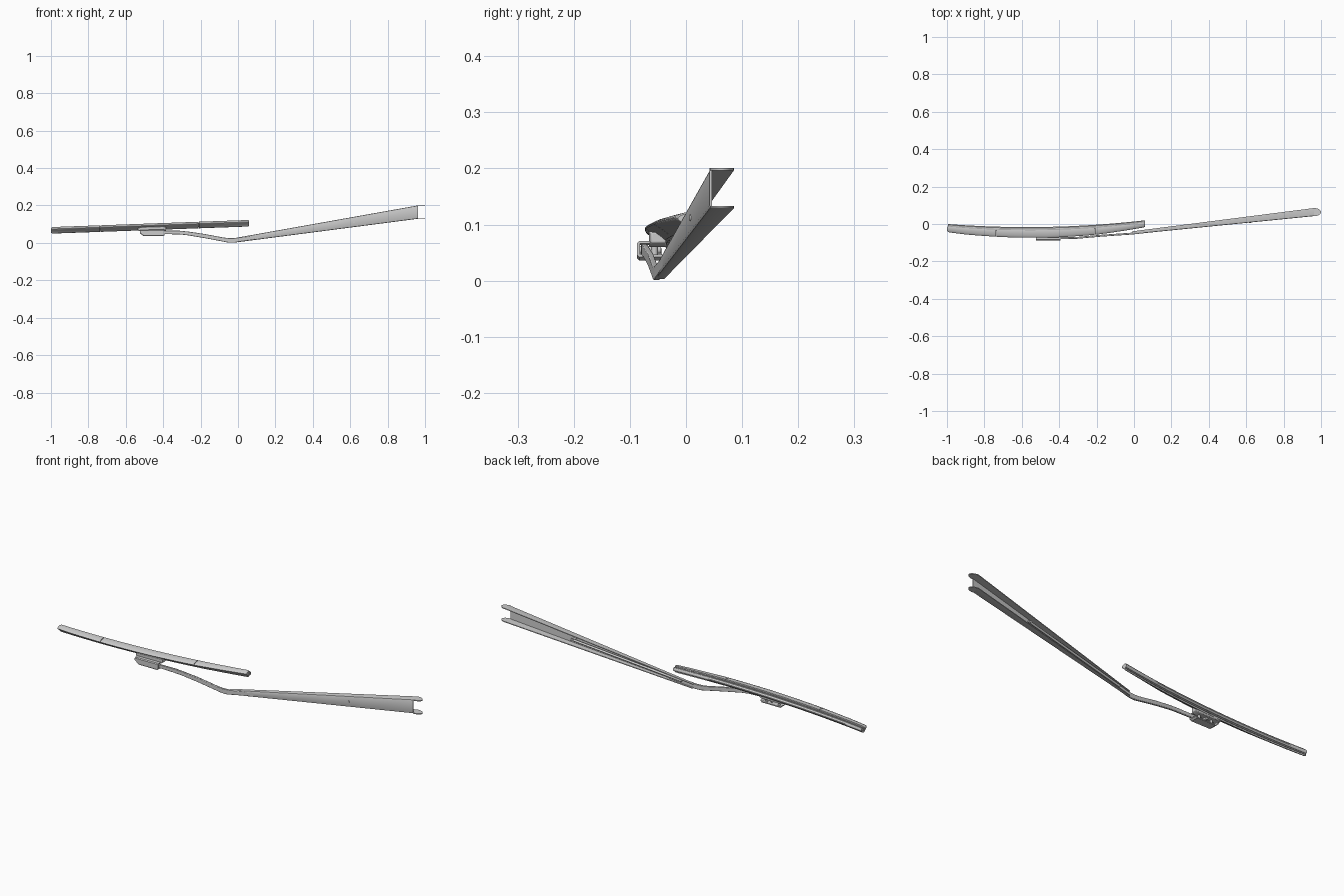
import bpy, bmesh, math
from mathutils import Vector

if "Cube" in bpy.data.objects:
    bpy.data.objects.remove(bpy.data.objects["Cube"])


def finish(name, bm, angle=35, bevel=0):
    bmesh.ops.recalc_face_normals(bm, faces=bm.faces)
    me = bpy.data.meshes.new(name)
    bm.to_mesh(me)
    bm.free()
    ob = bpy.data.objects.new(name, me)
    bpy.context.collection.objects.link(ob)
    if bevel:
        m = ob.modifiers.new("bevel", 'BEVEL')
        m.width, m.segments, m.limit_method = bevel, 2, 'ANGLE'
    bpy.ops.object.select_all(action='DESELECT')
    ob.select_set(True)
    bpy.context.view_layer.objects.active = ob
    bpy.ops.object.shade_smooth_by_angle(angle=math.radians(angle))
    return ob


def loft(name, stations, bevel=0):
    """Skin (x, [(y, z), ...]) sections and cap both ends."""
    bm = bmesh.new()
    rings = [[bm.verts.new((x, y, z)) for y, z in sec] for x, sec in stations]
    for a, b in zip(rings, rings[1:]):
        for i in range(len(a)):
            j = (i + 1) % len(a)
            bm.faces.new((a[i], a[j], b[j], b[i]))
    bm.faces.new(rings[0])
    bm.faces.new(rings[-1])
    return finish(name, bm, bevel=bevel)


def rod(name, p, q, r, n=16):
    p, q = Vector(p), Vector(q)
    bm = bmesh.new()
    bmesh.ops.create_cone(bm, cap_ends=True, segments=n, radius1=r, radius2=r, depth=(q - p).length)
    rot = (q - p).to_track_quat('Z', 'Y')
    for v in bm.verts:
        v.co = rot @ v.co + (p + q) / 2
    return finish(name, bm)


def rect(y0, y1, z0, z1):
    return [(y0, z0), (y1, z0), (y1, z1), (y0, z1)]


def lerp(table, x):
    for (x0, a), (x1, b) in zip(table, table[1:]):
        if x <= x1:
            return a + (b - a) * max(0, (x - x0) / (x1 - x0))
    return table[-1][1]


# Arm: tapering channel open towards +y
def web_y(x): return -0.054 + 0.1 * x
def low_z(x): return 0.004 + 0.13 * x
def top_z(x): return 0.029 + 0.178 * x
def depth(x): return 0.016 + 0.028 * x


T = 0.004


def channel(x):
    y, a, b, d = web_y(x), low_z(x), top_z(x), depth(x)
    r = 0.005
    half = [(y + d, a), (y + r, a), (y + r * .3, a + r * .3), (y, a + r)]
    outer = half + [(p, a + b - q) for p, q in reversed(half)]
    return outer + [(y + d, b - T), (y + T, b - T), (y + T, a + T), (y + d, a + T)]


END = 0.963
loft("arm_channel", [(x, channel(x)) for x in (-0.01, 0.1, 0.3, 0.5, 0.7, END)])

# Rounded flange tips beyond the end of the web
for name, top in (("upper_flange_tip", True), ("lower_flange_tip", False)):
    st = []
    for i in range(9):
        t = math.sin(i / 8 * math.pi / 2)
        x = END + (1 - END) * t
        h = depth(END) / 2 * max(0.08, math.sqrt(max(0, 1 - t * t)))
        c = web_y(END) + depth(END) / 2
        z = top_z(END) - T if top else low_z(END)
        st.append((x, rect(c - h, c + h, z, z + T)))
    loft(name, st)

# Spring pin and tension rod inside the channel
px = 0.62
py, pz = web_y(px), (low_z(px) + top_z(px)) / 2
rod("spring_pin", (px, py - 0.0015, pz), (px, py + 0.026, pz), 0.006)
rod("tension_rod", (px + 0.01, py + 0.022, pz), (0.05, web_y(0.05) + 0.011, 0.027), 0.0055)

# Bent flat bar from arm to connector: x, y, z, half height
bar = [(-0.5, -.073, .055, .009), (-0.38, -.0755, .056, .009), (-0.31, -.0745, .055, .010),
       (-0.27, -.071, .051, .010), (-0.18, -.063, .037, .011), (-0.08, -.056, .018, .011),
       (-0.05, -.054, .0135, .012), (-0.02, -.052, .0135, .0125), (0.01, -.049, .018, .0115),
       (0.12, -.037, .034, .010)]
loft("arm_bar", [(x, rect(y - .005, y + .005, z - h, z + h)) for x, y, z, h in bar], bevel=0.002)


# Blade path
def edge_y(x): return 0.0134 + 0.1043 * x + 0.0909 * x * x
def mid_z(x): return 0.103 + 0.036 * x


SIZE = [(-1, .043), (-.9, .049), (-.7, .055), (-.45, .058), (-.2, .053), (.06, .037)]


def section(x, pts, s=1):
    d = lerp(SIZE, x)
    return [(edge_y(x) - d * (0.5 + (u - 0.5) * s), mid_z(x) + 0.0175 * v * s) for u, v in pts]


# Spoiler: concave wedge, in three segments with narrow seams
SPOILER = [(.30, -1), (.42, -.96), (.55, -.6), (.72, -.2), (.9, .12), (.98, .28), (1, .42),
           (.96, .56), (.8, .78), (.6, .93), (.42, 1), (.30, .97), (.30, .6), (.36, .5),
           (.36, -.5), (.30, -.6)]
for name, x0, x1 in (("spoiler_outer", -1, -.737), ("spoiler_middle", -.734, -.212),
                     ("spoiler_inner", -.209, .058)):
    xs = [x0 + (x1 - x0) * i / 16 for i in range(17)]
    if x0 == -1:
        xs += [-.998, -.994, -.988]
    if x1 > 0:
        xs += [.056, .052]
    st = []
    for x in sorted(xs):
        e = min(1, (x + 1) / .014, (.06 - x) / .010)
        st.append((x, section(x, SPOILER, 0.6 + 0.4 * math.sqrt(max(0, 1 - (1 - e) ** 2)))))
    loft(name, st)

# Rubber wiping strip with side groove and thin lip
half = [(.37, .48), (.22, .62), (.22, .2), (.16, .2), (.16, .5), (.10, .5), (.0, .12)]
RUBBER = half + [(u, -v) for u, v in reversed(half)]
loft("rubber_strip", [(-.994 + 1.054 * i / 32, section(-.994 + 1.054 * i / 32, RUBBER)) for i in range(33)])


# Connector clip: C-shaped shell around the bar end
def clip(z0, z1, y0=-.087, y1=-.043, t=.005):
    return [(y1, z0), (y0 + .004, z0), (y0, z0 + .004), (y0, z1 - .004), (y0 + .004, z1), (y1, z1),
            (y1, z1 - t), (y0 + t, z1 - t), (y0 + t, z0 + t), (y1, z0 + t)]


loft("connector_clip", [(-.525, clip(.052, .069)), (-.505, clip(.036, .070)),
                        (-.40, clip(.036, .071)), (-.392, clip(.042, .071))])

# Connector base joining the clip to the blade
loft("connector_base", [(-.535, rect(-.062, -.036, .066, .080)), (-.515, rect(-.066, -.034, .060, .084)),
                        (-.40, rect(-.066, -.034, .060, .088)), (-.385, rect(-.062, -.036, .068, .086))],
     bevel=0.002)
for i, x in enumerate((-.49, -.42)):
    rod(f"connector_pin_{i + 1}", (x, -.056, .038), (x, -.056, .068), 0.006)
rod("pivot_pin", (-.455, -.084, .055), (-.455, -.045, .055), 0.007)
